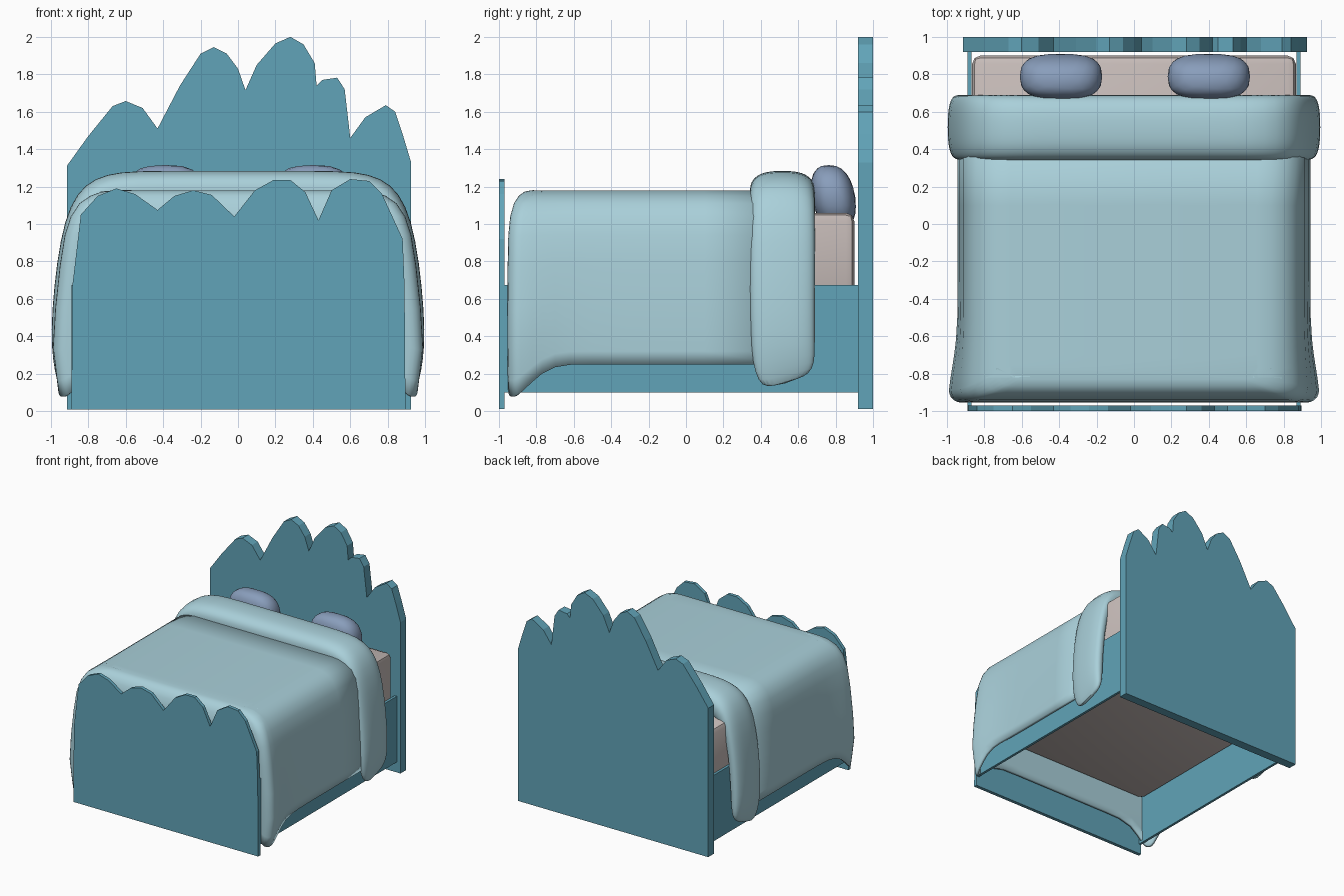
import bpy, bmesh, math
from mathutils import Vector

if "Cube" in bpy.data.objects:
    bpy.data.objects.remove(bpy.data.objects["Cube"])


def material(name, rgb):
    m = bpy.data.materials.new(name)
    m.diffuse_color = (*rgb, 1)
    m.use_nodes = True
    m.node_tree.nodes["Principled BSDF"].inputs["Base Color"].default_value = m.diffuse_color
    return m


WOOD = material("painted_wood", (0.12, 0.37, 0.48))
CLOTH = material("blanket_cloth", (0.40, 0.63, 0.70))
PILLOW = material("pillow_cloth", (0.25, 0.34, 0.50))
SHEET = material("mattress_cloth", (0.58, 0.51, 0.49))


def finish(bm, name, mat, angle=None):
    bmesh.ops.recalc_face_normals(bm, faces=bm.faces)
    me = bpy.data.meshes.new(name)
    bm.to_mesh(me)
    bm.free()
    ob = bpy.data.objects.new(name, me)
    bpy.context.collection.objects.link(ob)
    me.materials.append(mat)
    if angle:
        bpy.ops.object.select_all(action='DESELECT')
        ob.select_set(True)
        bpy.context.view_layer.objects.active = ob
        bpy.ops.object.shade_smooth_by_angle(angle=math.radians(angle))
    return ob


def board(name, profile, y0, y1):
    bm = bmesh.new()
    face = bm.faces.new([bm.verts.new((x, y0, z)) for x, z in profile])
    ext = bmesh.ops.extrude_face_region(bm, geom=[face])
    verts = [v for v in ext["geom"] if isinstance(v, bmesh.types.BMVert)]
    bmesh.ops.translate(bm, verts=verts, vec=(0, y1 - y0, 0))
    return finish(bm, name, WOOD)


def box(name, lo, hi, mat, bevel=0):
    bm = bmesh.new()
    bmesh.ops.create_cube(bm, size=1)
    for v in bm.verts:
        v.co = [(a + b) / 2 + c * (b - a) for a, b, c in zip(lo, hi, v.co)]
    if bevel:
        bmesh.ops.bevel(bm, geom=bm.edges[:], offset=bevel, segments=2,
                        profile=0.5, affect='EDGES')
    return finish(bm, name, mat, 30 if bevel else None)


def loft(rings, closed, cap_first, cap_last):
    bm = bmesh.new()
    rows = [[bm.verts.new(p) for p in r] for r in rings]
    n = len(rows[0])
    for a, b in zip(rows, rows[1:]):
        for i in range(n if closed else n - 1):
            j = (i + 1) % n
            bm.faces.new((a[i], a[j], b[j], b[i]))
    if cap_first:
        bm.faces.new(rows[0][::-1])
    if cap_last:
        bm.faces.new(rows[-1])
    return bm


# Scalloped end boards
board("headboard", [
    (-.915, .01), (-.915, 1.31), (-.80, 1.47), (-.67, 1.63), (-.60, 1.657),
    (-.51, 1.62), (-.43, 1.51), (-.31, 1.74), (-.20, 1.91), (-.13, 1.945),
    (-.06, 1.91), (0, 1.83), (.04, 1.715), (.10, 1.85), (.20, 1.965),
    (.28, 2.0), (.35, 1.96), (.41, 1.86), (.42, 1.74), (.45, 1.77),
    (.53, 1.782), (.57, 1.72), (.60, 1.46), (.68, 1.57), (.79, 1.635),
    (.84, 1.60), (.88, 1.48), (.925, 1.33), (.925, .01)], .92, 1.0)
board("footboard", [
    (-.89, .01), (-.885, .67), (-.84, 1.05), (-.75, 1.15), (-.65, 1.19),
    (-.55, 1.16), (-.43, 1.075), (-.34, 1.15), (-.24, 1.18), (-.14, 1.155),
    (-.02, 1.04), (.09, 1.18), (.19, 1.235), (.28, 1.235), (.36, 1.17),
    (.43, 1.02), (.50, 1.18), (.60, 1.24), (.70, 1.23), (.77, 1.16),
    (.88, .92), (.89, .67), (.895, .01)], -1.0, -.97)

# Side rails and mattress
for side, s in (("left", -1), ("right", 1)):
    xs = sorted((s * .868, s * .89))
    box(side + "_rail", (xs[0], -.97, .10), (xs[1], .92, .675), WOOD)
box("mattress", (-.865, -.93, .50), (.865, .90, 1.06), SHEET, .045)


# Blanket: U-shaped outline stacked in layers, drooping at the front corners
def blanket_ring(hx, fy, z, r=.07):
    half = [(hx, y) for y in (.5, .1, -.3, -.5, -.62, -.7, -.77, -.82)]
    half += [(hx - r + r * math.cos(a), fy + r - r * math.sin(a))
             for a in [k * math.pi / 10 for k in range(6)]]
    half += [(x * hx, fy) for x in (.86, .78, .66, .5, .25)]
    out = []
    for x, y in half:
        d = math.hypot(x - hx, y - fy)
        drop = math.exp(-(d / .16) ** 2)
        wide = math.exp(-(d / .26) ** 2)
        low = min(1, max(0, (1.15 - z) / .6))
        end = max(0, (.45 - z) / .2)
        out.append((x + .05 * wide * low - .03 * drop * end, y,
                    z - .18 * drop * min(1, max(0, (.9 - z) / .65))))
    return out + [(0, fy, z)] + [(-x, y, z2) for x, y, z2 in reversed(out)]


layers = [(.938, -.95, .25), (.94, -.953, .32), (.942, -.955, .45),
          (.935, -.955, .62), (.925, -.953, .80), (.91, -.95, .94),
          (.885, -.94, 1.04), (.845, -.92, 1.11), (.79, -.895, 1.15),
          (.73, -.865, 1.172), (.66, -.83, 1.18)]
bm = loft([blanket_ring(*l) for l in layers], False, False, True)
blanket = finish(bm, "blanket", CLOTH, 50)
sol = blanket.modifiers.new("thickness", 'SOLIDIFY')
sol.thickness = .025
sol.offset = -1

# Folded top of the blanket: outer x,z / inner x,z / y range
stations = [(.28, 1.285, .28, 1.05, .34, .69), (.55, 1.285, .55, 1.05, .34, .69),
            (.70, 1.27, .66, 1.05, .34, .69), (.82, 1.215, .74, 1.03, .34, .69),
            (.90, 1.10, .80, .97, .34, .69), (.95, .92, .84, .85, .34, .69),
            (.985, .66, .87, .62, .34, .69), (1.0, .42, .88, .40, .345, .69),
            (.99, .26, .89, .25, .355, .69), (.97, .16, .91, .16, .385, .68),
            (.955, .12, .93, .12, .43, .63)]


def fold_ring(st, s):
    xo, zo, xi, zi, y0, y1 = st
    ring = []
    for k in range(24):
        a = 2 * math.pi * k / 24
        c, n = [math.copysign(abs(t) ** .75, t) for t in (math.cos(a), math.sin(a))]
        y = (y0 + y1) / 2 + c * (y1 - y0) / 2
        tilt = .35 * max(0, y - .45) * max(0, .4 - zo) / .3
        ring.append((s * ((xo + xi) / 2 + n * (xo - xi) / 2), y,
                     (zo + zi) / 2 + n * (zo - zi) / 2 + tilt))
    return ring


rings = [fold_ring(st, -1) for st in reversed(stations)]
rings += [fold_ring(st, 1) for st in stations]
fold = finish(loft(rings, True, True, True), "blanket_fold", CLOTH, 60)
fold.modifiers.new("smooth", 'SUBSURF').levels = 1

# Two plump pillows leaning on the headboard
for side, cx in (("left", -.39), ("right", .40)):
    bm = bmesh.new()
    bmesh.ops.create_icosphere(bm, subdivisions=3, radius=1)
    for v in bm.verts:
        x, y, z = [math.copysign(abs(t) ** p, t) for t, p in zip(v.co, (.65, .75, .95))]
        v.co = Vector((cx + .22 * x, .788 + .117 * y - .025 * z, 1.145 + .17 * z))
    finish(bm, side + "_pillow", PILLOW, 60)
